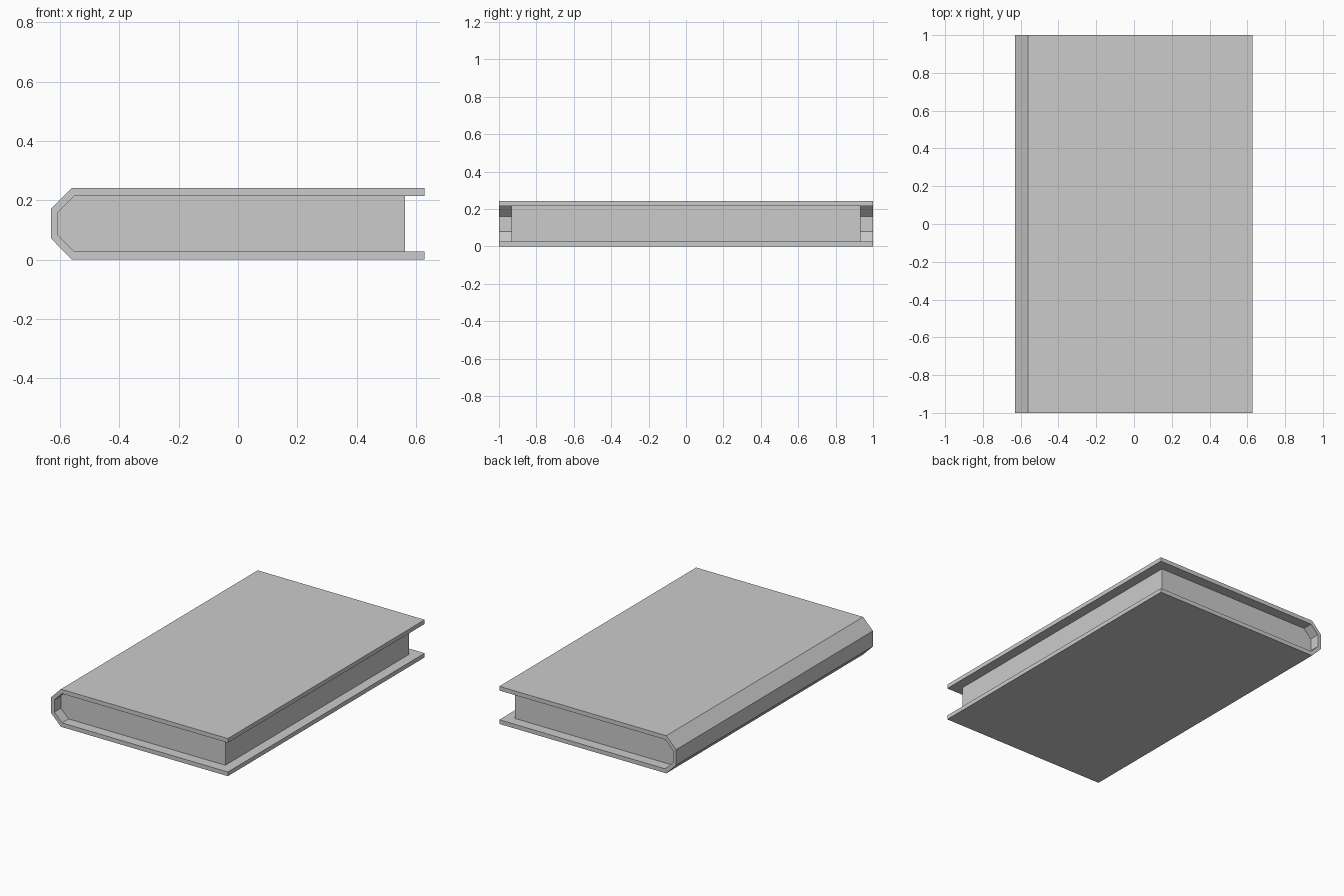
import bpy
import bmesh

cube = bpy.data.objects.get("Cube")
if cube:
    bpy.data.objects.remove(cube, do_unlink=True)

# One grey for cover and pages
GREY = (0.6, 0.6, 0.6, 1.0)
grey = bpy.data.materials.new("plain grey")
grey.diffuse_color = GREY
grey.use_nodes = True
grey.node_tree.nodes["Principled BSDF"].inputs["Base Color"].default_value = GREY

LENGTH, HEIGHT = 2.0, 0.242
MID = HEIGHT / 2


def mirrored(upper):
    """Complete an upper half outline with its reflection about mid height."""
    return upper + [(x, HEIGHT - z) for x, z in reversed(upper)]


def extrude_profile(name, points, length):
    """Extrude an x-z outline along y, centred on y = 0."""
    bm = bmesh.new()
    face = bm.faces.new([bm.verts.new((x, -length / 2, z)) for x, z in points])
    moved = bmesh.ops.extrude_face_region(bm, geom=[face])["geom"]
    verts = [v for v in moved if isinstance(v, bmesh.types.BMVert)]
    bmesh.ops.translate(bm, verts=verts, vec=(0, length, 0))
    bmesh.ops.recalc_face_normals(bm, faces=bm.faces)
    mesh = bpy.data.meshes.new(name)
    bm.to_mesh(mesh)
    bm.free()
    mesh.materials.append(grey)
    obj = bpy.data.objects.new(name, mesh)
    bpy.context.collection.objects.link(obj)
    return obj


# Chamfered spine outlines, from the opening edge round to mid height
outer = [(0.628, HEIGHT), (-0.56, HEIGHT), (-0.63, MID + 0.05)]
inner = [(0.628, 0.215), (-0.552, 0.215), (-0.606, MID + 0.04)]

# Cover: two boards joined by the spine
extrude_profile("cover", mirrored(outer) + mirrored(inner)[::-1], LENGTH)

# Page block: fills the cover, set back on the three open sides
pages = [(0.563, 0.215)] + inner[1:]
extrude_profile("page_block", mirrored(pages), 1.866)
